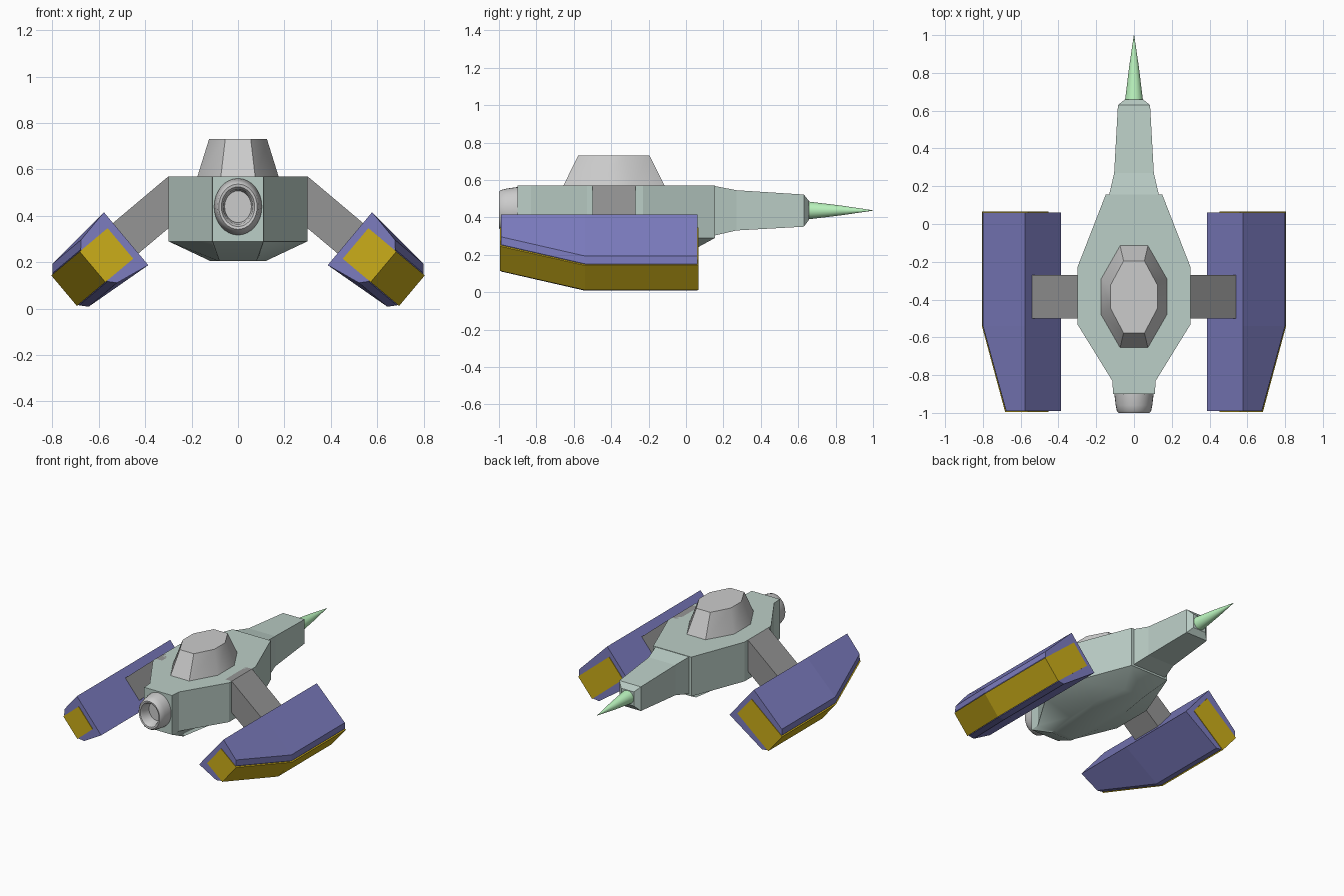
import bpy, bmesh, math
from mathutils import Vector

if "Cube" in bpy.data.objects:
    bpy.data.objects.remove(bpy.data.objects["Cube"])


def mat(name, rgb):
    m = bpy.data.materials.new(name)
    m.diffuse_color = (*rgb, 1)
    m.use_nodes = True
    m.node_tree.nodes["Principled BSDF"].inputs["Base Color"].default_value = m.diffuse_color
    return m


HULL = mat("hull_green_grey", (0.50, 0.62, 0.57))
ARM = mat("dark_grey", (0.30, 0.30, 0.30))
BLUE = mat("pod_blue", (0.20, 0.20, 0.52))
GOLD = mat("pod_gold", (0.60, 0.42, 0.01))
GREEN = mat("tip_green", (0.50, 0.92, 0.52))


def loft(name, rings, material=None, smooth=None):
    """Skin a list of equal-length point rings and cap both ends."""
    bm = bmesh.new()
    vs = [[bm.verts.new(p) for p in r] for r in rings]
    n = len(rings[0])
    for a, b in zip(vs, vs[1:]):
        for i in range(n):
            j = (i + 1) % n
            bm.faces.new((a[i], a[j], b[j], b[i]))
    bm.faces.new(vs[0])
    bm.faces.new(vs[-1])
    bmesh.ops.recalc_face_normals(bm, faces=bm.faces)
    me = bpy.data.meshes.new(name)
    bm.to_mesh(me)
    bm.free()
    ob = bpy.data.objects.new(name, me)
    bpy.context.collection.objects.link(ob)
    if material:
        me.materials.append(material)
    if smooth:
        bpy.ops.object.select_all(action='DESELECT')
        ob.select_set(True)
        bpy.context.view_layer.objects.active = ob
        bpy.ops.object.shade_smooth_by_angle(angle=math.radians(smooth))
    return ob


def plan(half, z):
    """Mirror a half outline (x, y) across x = 0 at height z."""
    return [(x, y, z) for x, y in half] + [(-x, y, z) for x, y in reversed(half)]


def rect(y, hx, z0, z1):
    return [(-hx, y, z0), (hx, y, z0), (hx, y, z1), (-hx, y, z1)]


def oval(y, rx, rz, zc, n):
    return [(rx * math.cos(2 * math.pi * i / n), y, zc + rz * math.sin(2 * math.pi * i / n))
            for i in range(n)]


# Main hull and its shallow belly
outline = [(0.11, -0.9), (0.115, -0.83), (0.3, -0.53), (0.3, -0.23), (0.15, 0.155)]
loft("hull", [plan(outline, 0.29), plan(outline, 0.57)], HULL)
loft("belly", [plan(outline, 0.29),
               plan([(0.08, -0.73), (0.085, -0.7), (0.12, -0.5), (0.12, -0.25), (0.08, 0.0)], 0.205)],
     HULL, 40)

# Nose block and pointed tip
loft("nose", [rect(0.14, 0.135, 0.30, 0.57), rect(0.27, 0.105, 0.33, 0.545),
              rect(0.63, 0.085, 0.35, 0.522), rect(0.658, 0.05, 0.387, 0.487)], HULL)
loft("nose_tip", [oval(0.65, 0.048, 0.048, 0.437, 24), oval(0.83, 0.026, 0.026, 0.437, 24),
                  oval(1.0, 0.001, 0.001, 0.437, 24)], GREEN, 40)

# Raised cabin on top
loft("cabin", [plan([(0.075, -0.66), (0.178, -0.48), (0.178, -0.29), (0.075, -0.11)], 0.56),
               plan([(0.055, -0.577), (0.125, -0.445), (0.125, -0.325), (0.055, -0.195)], 0.73)],
     None, 50)

# Hollow exhaust nozzle
profile = [(-0.88, 1.0), (-0.91, 1.0), (-0.96, 0.94), (-0.99, 0.88), (-1.0, 0.80),
           (-0.998, 0.70), (-0.985, 0.62), (-0.92, 0.56)]
loft("exhaust_nozzle", [oval(y, 0.103 * k, 0.122 * k, 0.439, 32) for y, k in profile], None, 40)

# Tilted pod frame: u points out and down, v points out and up
T = math.radians(40)
U = Vector((math.cos(T), -math.sin(T)))
V = Vector((math.sin(T), math.cos(T)))


def section(y, uv, side):
    pts = []
    for u, v in uv:
        p = U * u + V * (0.541 + v)
        pts.append((side * p.x, y, p.y))
    return pts


def pod_shape(shift):
    half = [(0.176, 0.149), (0.488 - shift, 0.121), (0.516 - shift, 0.09)]
    return half + [(u, -v) for u, v in reversed(half)]


def strip_shape(shift):
    u = 0.525 - shift
    return [(0.208, 0.086), (u, 0.086), (u, -0.086), (0.208, -0.086)]


for side, tag in ((1, "right"), (-1, "left")):
    # Strut joining hull to pod
    arm = [(0.25, 0.57), (0.3, 0.57), (0.54, 0.368), (0.43, 0.237), (0.3, 0.346), (0.25, 0.346)]
    loft(tag + "_strut", [[(side * x, y, z) for x, z in arm] for y in (-0.5, -0.27)], ARM)
    # Pod body and gold inlay, both tapering to the -y end
    for part, shape, e, m in (("pod", pod_shape, 0, BLUE), ("pod_inlay", strip_shape, 0.004, GOLD)):
        loft(f"{tag}_{part}", [section(-0.99 - e, shape(0.16), side),
                               section(-0.54, shape(0), side),
                               section(0.062 + e, shape(0), side)], m)
